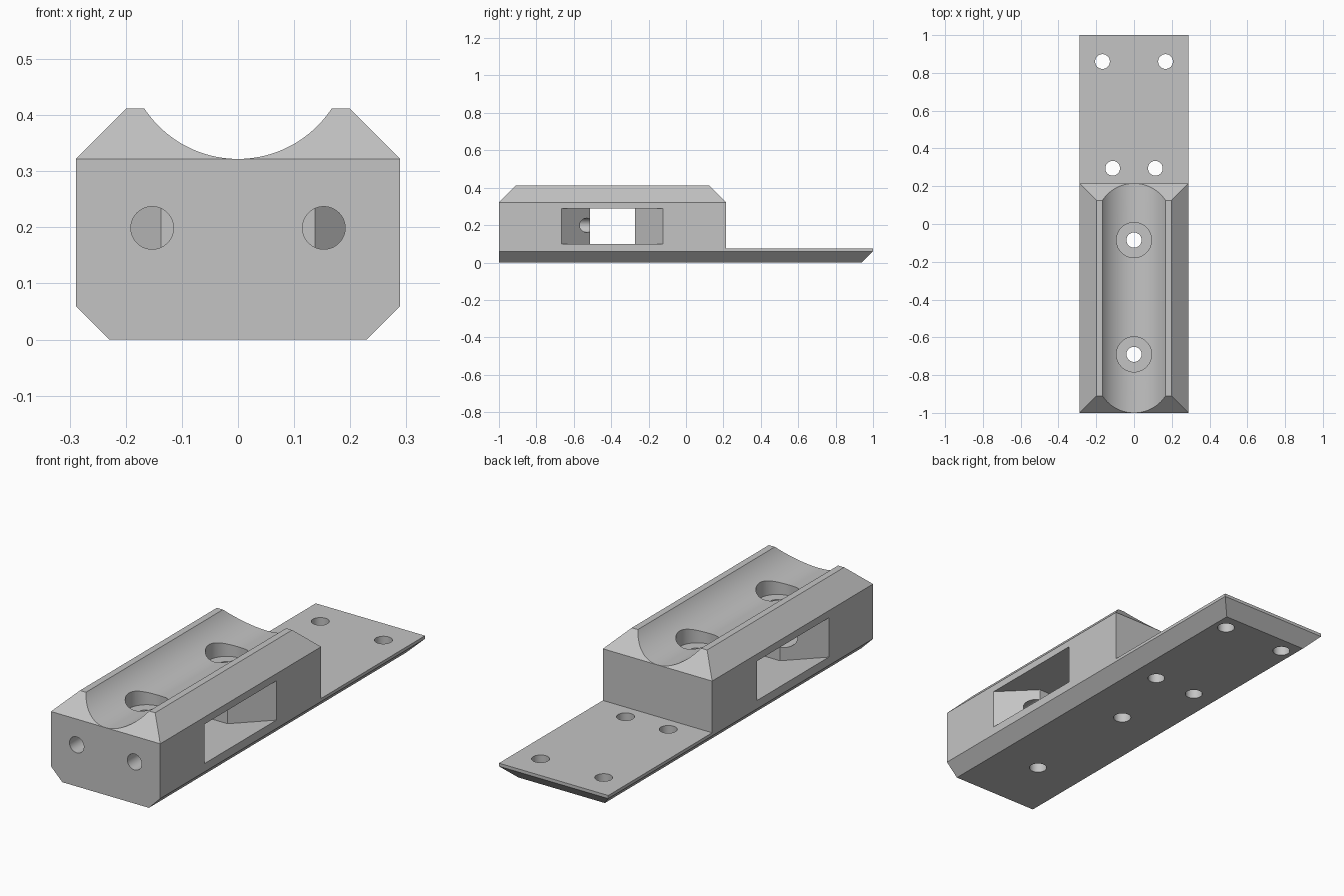
import bpy, bmesh, math
from mathutils import Matrix, Vector

default = bpy.data.objects.get("Cube")
if default:
    bpy.data.objects.remove(default, do_unlink=True)

grey = bpy.data.materials.new("light grey")
grey.use_nodes = True
grey.diffuse_color = (0.55, 0.55, 0.55, 1)
grey.node_tree.nodes["Principled BSDF"].inputs["Base Color"].default_value = (0.55, 0.55, 0.55, 1)

# Maps profile coordinates (u, v) and extrusion depth d to space
PLACE = {
    "x": lambda u, v, d: (d, u, v),
    "y": lambda u, v, d: (u, d, v),
    "z": lambda u, v, d: (u, v, d),
}


def prism(name, profile, axis, lo, hi):
    """Extrude a closed outline along an axis."""
    bm = bmesh.new()
    face = bm.faces.new([bm.verts.new(PLACE[axis](u, v, lo)) for u, v in profile])
    moved = bmesh.ops.extrude_face_region(bm, geom=[face])["geom"]
    shift = Vector(PLACE[axis](0, 0, hi - lo))
    bmesh.ops.translate(bm, vec=shift, verts=[g for g in moved if isinstance(g, bmesh.types.BMVert)])
    bmesh.ops.recalc_face_normals(bm, faces=bm.faces)
    mesh = bpy.data.meshes.new(name)
    bm.to_mesh(mesh)
    bm.free()
    obj = bpy.data.objects.new(name, mesh)
    bpy.context.collection.objects.link(obj)
    return obj


def rod(name, u, v, r, axis, lo, hi, sides=48):
    turns = [2 * math.pi * i / sides for i in range(sides)]
    return prism(name, [(u + r * math.cos(t), v + r * math.sin(t)) for t in turns], axis, lo, hi)


def cut(body, cutter):
    cutter.hide_render = True
    mod = body.modifiers.new("cut", "BOOLEAN")
    mod.operation, mod.solver, mod.object = "DIFFERENCE", "EXACT", cutter
    bpy.context.view_layer.objects.active = body
    bpy.ops.object.modifier_apply(modifier=mod.name)
    bpy.data.objects.remove(cutter, do_unlink=True)


# Chamfered bar, full length
half = [(0.229, 0), (0.289, 0.06), (0.289, 0.322), (0.199, 0.412)]
body = prism("mounting_block", half + [(-x, z) for x, z in reversed(half)], "y", -1, 1)

# Step down to the thin mounting plate, with the sloped rear shoulder
cut(body, prism("step_cutter", [(1.2, 0.075), (0.215, 0.075), (0.215, 0.322),
                                (0.085, 0.452), (1.2, 0.452)], "x", -0.5, 0.5))
# Sloped front shoulder
cut(body, prism("front_shoulder_cutter", [(-1.1, 0.222), (-0.87, 0.452), (-1.1, 0.452)], "x", -0.5, 0.5))
# Bevel under the plate's rear edge
cut(body, prism("tail_cutter", [(0.89, -0.05), (1.05, -0.05), (1.05, 0.11)], "x", -0.5, 0.5))
# Round cradle along the top
cut(body, rod("cradle_cutter", 0, 0.522, 0.2, "y", -1.2, 1.2, 128))

# Cross slot, flared towards both sides
flare = [(0.137, 0.12), (0.337, 0.32)]
outline = [(x, y - 0.394) for x, y in
           flare + [(x, -y) for x, y in reversed(flare)]
           + [(-x, -y) for x, y in flare] + [(-x, y) for x, y in reversed(flare)]]
cut(body, prism("slot_cutter", outline, "z", 0.1, 0.288))

# Counterbored screw holes in the cradle
for y in (-0.69, -0.085):
    cut(body, rod("counterbore_cutter", 0, y, 0.093, "z", 0.27, 0.6))
    cut(body, rod("screw_cutter", 0, y, 0.04, "z", -0.1, 0.6))

for side in (-1, 1):
    # Front holes running into the slot
    cut(body, rod("front_hole_cutter", side * 0.153, 0.199, 0.038, "y", -1.1, -0.45))
    # Plate holes
    for x, y in ((0.167, 0.86), (0.113, 0.295)):
        cut(body, rod("plate_hole_cutter", side * x, y, 0.039, "z", -0.1, 0.2))

body.data.materials.clear()
body.data.materials.append(grey)
for p in body.data.polygons:
    p.material_index = 0

bpy.ops.object.select_all(action="DESELECT")
body.select_set(True)
bpy.context.view_layer.objects.active = body
bpy.ops.object.shade_smooth_by_angle(angle=math.radians(25))
